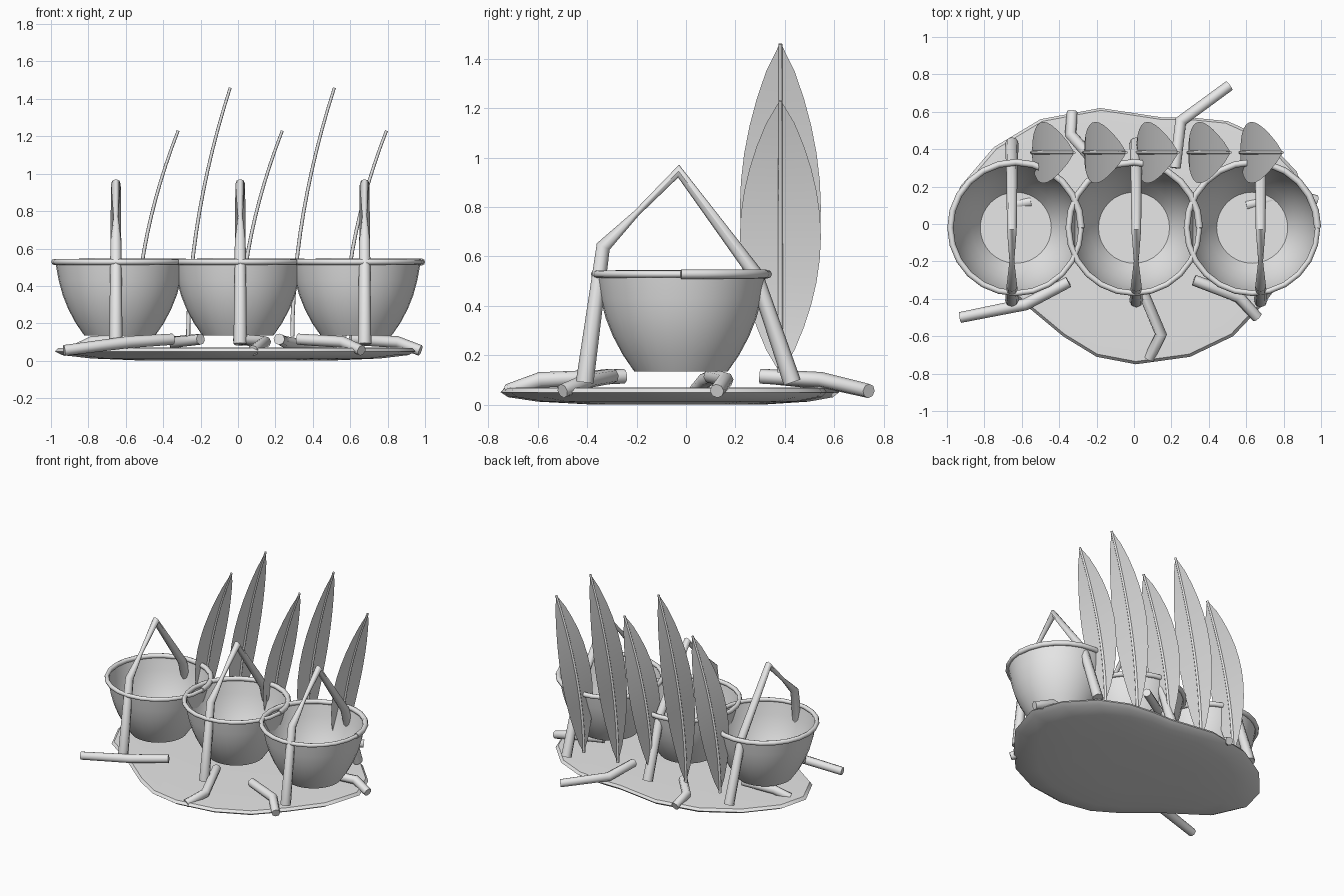
import bpy, bmesh, math
from mathutils import Vector

cube = bpy.data.objects.get("Cube")
if cube:
    bpy.data.objects.remove(cube, do_unlink=True)

clay = bpy.data.materials.new("clay_grey")
clay.use_nodes = True
GREY = (0.8, 0.8, 0.8, 1.0)
clay.diffuse_color = GREY
clay.node_tree.nodes["Principled BSDF"].inputs["Base Color"].default_value = GREY


def finish(name, mesh, angle=50):
    """Smooth-shade a mesh, keep its sharp edges and link it."""
    mesh.materials.clear()
    mesh.materials.append(clay)
    mesh.shade_smooth()
    mesh.set_sharp_from_angle(angle=math.radians(angle))
    ob = bpy.data.objects.new(name, mesh)
    bpy.context.collection.objects.link(ob)
    return ob


def tube(name, points, radii):
    """Eight-sided capped tube along a polyline."""
    curve = bpy.data.curves.new(name, "CURVE")
    curve.dimensions = "3D"
    curve.bevel_depth = 1.0
    curve.bevel_resolution = 2
    curve.use_fill_caps = True
    spline = curve.splines.new("POLY")
    spline.points.add(len(points) - 1)
    for p, co, r in zip(spline.points, points, radii):
        p.co = (*co, 1.0)
        p.radius = r
    helper = bpy.data.objects.new(name + "_path", curve)
    bpy.context.collection.objects.link(helper)
    deps = bpy.context.evaluated_depsgraph_get()
    mesh = bpy.data.meshes.new_from_object(helper.evaluated_get(deps))
    bpy.data.objects.remove(helper, do_unlink=True)
    return finish(name, mesh)


def loft(name, rings, cap_start=True, cap_end=False, angle=50):
    """Skin a list of closed rings."""
    bm = bmesh.new()
    loops = [[bm.verts.new(co) for co in ring] for ring in rings]
    for a, b in zip(loops, loops[1:]):
        for i in range(len(a)):
            j = (i + 1) % len(a)
            bm.faces.new((a[i], a[j], b[j], b[i]))
    if cap_start:
        bm.faces.new(loops[0][::-1])
    if cap_end:
        bm.faces.new(loops[-1])
    bmesh.ops.recalc_face_normals(bm, faces=bm.faces)
    mesh = bpy.data.meshes.new(name)
    bm.to_mesh(mesh)
    bm.free()
    return finish(name, mesh, angle)


def circle(cx, cy, r, z, n):
    return [(cx + r * math.cos(math.tau * i / n), cy + r * math.sin(math.tau * i / n), z)
            for i in range(n)]


# Base slab: irregular outline, shallow rounded underside
outline = [(-0.98, 0), (-0.88, -0.22), (-0.62, -0.40), (-0.38, -0.60), (-0.2, -0.71),
           (0.01, -0.75), (0.3, -0.71), (0.53, -0.6), (0.7, -0.42), (0.87, -0.2),
           (0.95, 0.06), (0.87, 0.28), (0.7, 0.46), (0.5, 0.55), (0.3, 0.57),
           (0.15, 0.57), (-0.18, 0.62), (-0.5, 0.56), (-0.75, 0.41), (-0.93, 0.2)]
slab_levels = [(0.5, 0.0), (0.8, 0.012), (0.96, 0.03), (1.0, 0.05), (0.98, 0.068), (0.9, 0.07)]
loft("base_slab", [[(x * s, y * s, z) for x, y in outline] for s, z in slab_levels],
     cap_end=True, angle=35)

# Bowls, each with a rolled rim and an angular handle
bowl_profile = [(0.19, 0.135), (0.235, 0.2), (0.275, 0.275), (0.305, 0.35),
                (0.327, 0.43), (0.345, 0.53)]
handle_path = [(-0.41, 0.09), (-0.335, 0.64), (-0.2, 0.775), (-0.03, 0.945),
               (0.28, 0.53), (0.43, 0.09)]
handle_radii = [0.036, 0.029, 0.013, 0.026, 0.03, 0.036]
for side, label in ((-1, "right"), (0, "middle"), (1, "left")):
    cx, cy = side * 0.632, -0.02
    loft(label + "_bowl", [circle(cx, cy, r, z, 32) for r, z in bowl_profile])
    rim = circle(cx, cy, 0.35, 0.528, 24)
    rim.append(rim[0])
    tube(label + "_rim", rim, [0.019 - 0.005 * i / 24 for i in range(25)])
    hx = side * 0.665 + 0.012
    tube(label + "_handle", [(hx, y, z) for y, z in handle_path], handle_radii)

# Curved upright leaves with a central rib
STEPS = 12
for k in range(5):
    base_x, height = -0.545 + 0.2785 * k, (1.33 if k % 2 else 1.10)
    spine = [Vector((base_x + 0.225 * t ** 1.9, 0.382, 0.13 + height * t))
             for t in (i / STEPS for i in range(STEPS + 1))]
    bm = bmesh.new()
    rows = []
    for i, p in enumerate(spine):
        w = 0.003 + 0.161 * max(0, math.sin(math.pi * i / STEPS)) ** 0.8
        rows.append([bm.verts.new(p + Vector((0, s * w, 0))) for s in (-1, 0, 1)])
    for a, b in zip(rows, rows[1:]):
        for s in (0, 1):
            bm.faces.new((a[s], a[s + 1], b[s + 1], b[s]))
    mesh = bpy.data.meshes.new("leaf")
    bm.to_mesh(mesh)
    bm.free()
    finish("leaf_%d" % (k + 1), mesh)
    tube("leaf_rib_%d" % (k + 1), spine, [0.011 - 0.003 * i / STEPS for i in range(STEPS + 1)])

# Bent twigs poking out around the slab, listed from outer to inner end
twigs = [
    [(-0.93, -0.5), (-0.58, -0.43), (-0.35, -0.31)],
    [(0.08, -0.72), (0.145, -0.59), (0.0, -0.25)],
    [(0.66, -0.5), (0.56, -0.39), (0.32, -0.3)],
    [(0.51, 0.74), (0.25, 0.55), (0.22, 0.3)],
    [(-0.33, 0.6), (-0.34, 0.48), (-0.2, 0.32)],
    [(0.975, 0.125), (0.85, 0.16), (0.6, 0.1)],
    [(-0.88, 0.04), (-0.78, 0.08), (-0.55, 0.12)],
]
for n, path in enumerate(twigs):
    tube("twig_%d" % (n + 1), [(x, y, z) for (x, y), z in zip(path, (0.055, 0.1, 0.115))],
         (0.029, 0.032, 0.03))
